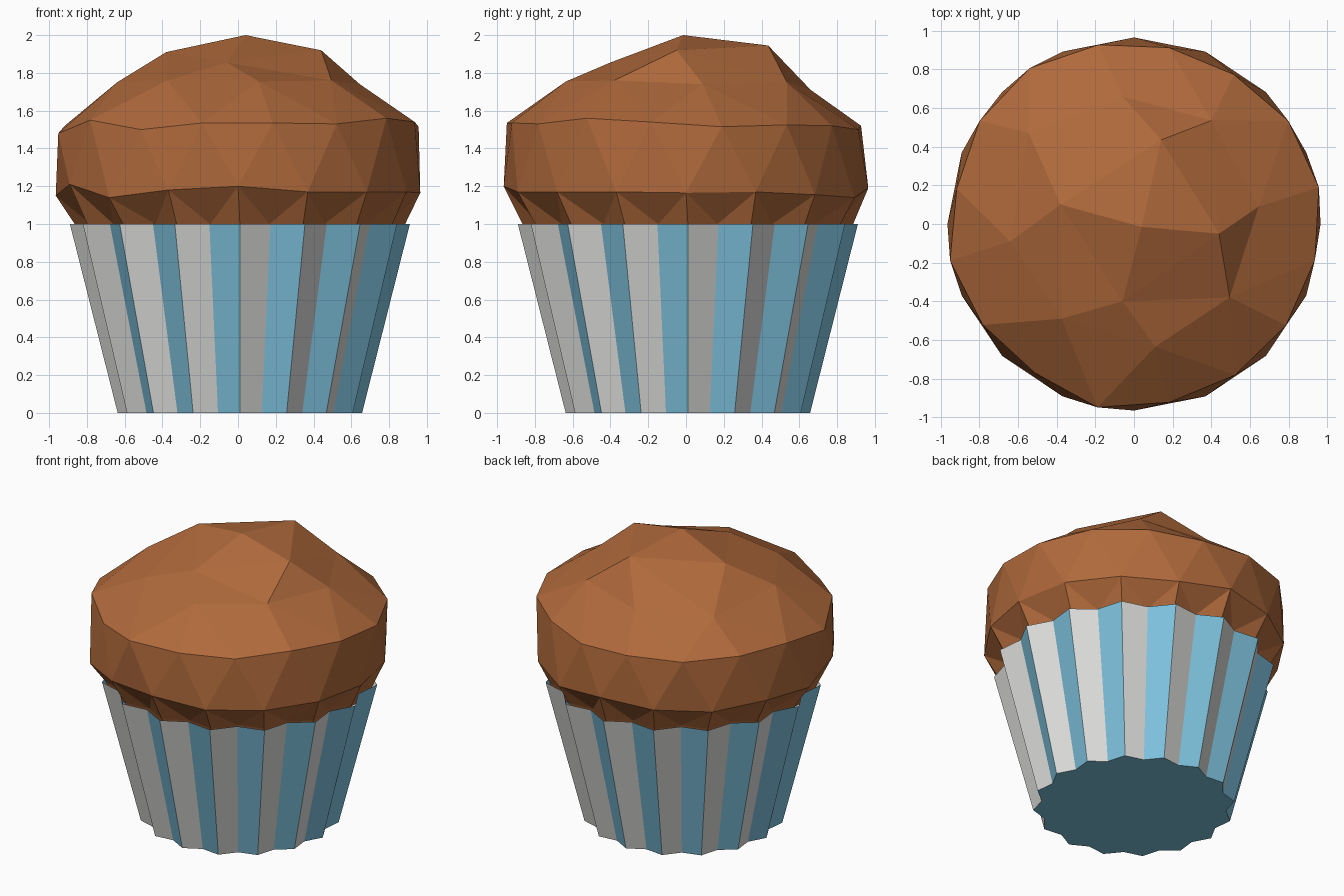
import bpy, bmesh, math

if "Cube" in bpy.data.objects:
    bpy.data.objects.remove(bpy.data.objects["Cube"])

def material(name, rgb):
    m = bpy.data.materials.new(name)
    m.diffuse_color = (*rgb, 1)
    m.use_nodes = True
    m.node_tree.nodes["Principled BSDF"].inputs["Base Color"].default_value = m.diffuse_color
    return m

blue = material("paper blue", (0.21, 0.54, 0.73))
white = material("paper white", (0.72, 0.72, 0.71))
brown = material("baked brown", (0.43, 0.142, 0.044))
N = 16

def finish(bm, name, mats):
    mesh = bpy.data.meshes.new(name)
    bm.to_mesh(mesh)
    bm.free()
    for m in mats:
        mesh.materials.append(m)
    obj = bpy.data.objects.new(name, mesh)
    bpy.context.collection.objects.link(obj)
    return obj

def fluted_ring(bm, ridge, valley, z):
    # alternating ridge and valley points
    ring = []
    for k in range(2 * N):
        a = math.pi * k / N
        r = valley if k % 2 else ridge
        ring.append(bm.verts.new((0.01 + r * math.cos(a), 0.01 + r * math.sin(a), z)))
    return ring

def bridge(bm, low, high):
    n = len(low)
    return [bm.faces.new((low[k], low[(k + 1) % n], high[(k + 1) % n], high[k])) for k in range(n)]

def zip_half(bm, outer, inner):
    # join a ring to one with half as many points
    n, h = len(outer), len(inner)
    for j in range(h):
        v = inner[j]
        a, b, c = outer[2 * j - 1], outer[2 * j], outer[(2 * j + 1) % n]
        bm.faces.new((a, b, v))
        bm.faces.new((b, c, v))
        bm.faces.new((c, inner[(j + 1) % h], v))

# Pleated paper cup, faces alternate white and blue
bm = bmesh.new()
bottom = fluted_ring(bm, 0.647, 0.595, 0)
top = fluted_ring(bm, 0.90, 0.828, 1.0)
for k, f in enumerate(bridge(bm, bottom, top)):
    f.material_index = 0 if k % 2 else 1
bm.faces.new(bottom[::-1])
finish(bm, "paper_cup", [blue, white])

# Lumpy muffin: fluted foot, two 16-point rings, then 8, 4 and 1
bm = bmesh.new()
base = fluted_ring(bm, 0.835, 0.775, 0.9)
lip = fluted_ring(bm, 0.875, 0.805, 1.0)
bridge(bm, base, lip)
bm.faces.new(base[::-1])

low_z = [1.165, 1.17, 1.155, 1.14, 1.19, 1.17, 1.16, 1.18,
         1.15, 1.21, 1.14, 1.18, 1.20, 1.17, 1.17, 1.17]
rim_r = [.975, .96, .93, .93, .945, .97, .96, .935, .97, .94, .925, .967, .94, .94, .945, .954]
rim_z = [1.515, 1.525, 1.52, 1.50, 1.52, 1.52, 1.53, 1.52,
         1.48, 1.55, 1.50, 1.535, 1.535, 1.53, 1.56, 1.54]

def ring(radii, heights, shift):
    out = []
    for k in range(N):
        a = 2 * math.pi * (k + shift) / N
        out.append(bm.verts.new((radii[k] * math.cos(a), radii[k] * math.sin(a), heights[k])))
    return out

belly = ring([0.965] * N, low_z, 0)
rim = ring(rim_r, rim_z, 0.5)
for k in range(N):
    n = (k + 1) % N
    valley = lip[2 * k + 1]
    bm.faces.new((lip[2 * k], valley, belly[k]))
    bm.faces.new((valley, belly[n], belly[k]))
    bm.faces.new((valley, lip[2 * n], belly[n]))
    bm.faces.new((belly[k], belly[n], rim[k]))
    bm.faces.new((rim[k], belly[n], rim[n]))

# Dome points
shoulder = [bm.verts.new(p) for p in (
    (.645, .09, 1.74), (.40, .535, 1.75), (-.06, .66, 1.71), (-.545, .47, 1.71),
    (-.64, -.09, 1.75), (-.375, -.49, 1.76), (.11, -.635, 1.755), (.495, -.38, 1.76))]
crown = [bm.verts.new(p) for p in (
    (.44, -.05, 1.92), (.14, .435, 1.945), (-.38, .10, 1.91), (-.06, -.40, 1.855))]
peak = bm.verts.new((.04, -.015, 2.0))
zip_half(bm, rim, shoulder)
zip_half(bm, shoulder, crown)
for j in range(4):
    bm.faces.new((crown[j], crown[(j + 1) % 4], peak))
bmesh.ops.recalc_face_normals(bm, faces=bm.faces[:])
finish(bm, "muffin_top", [brown])
